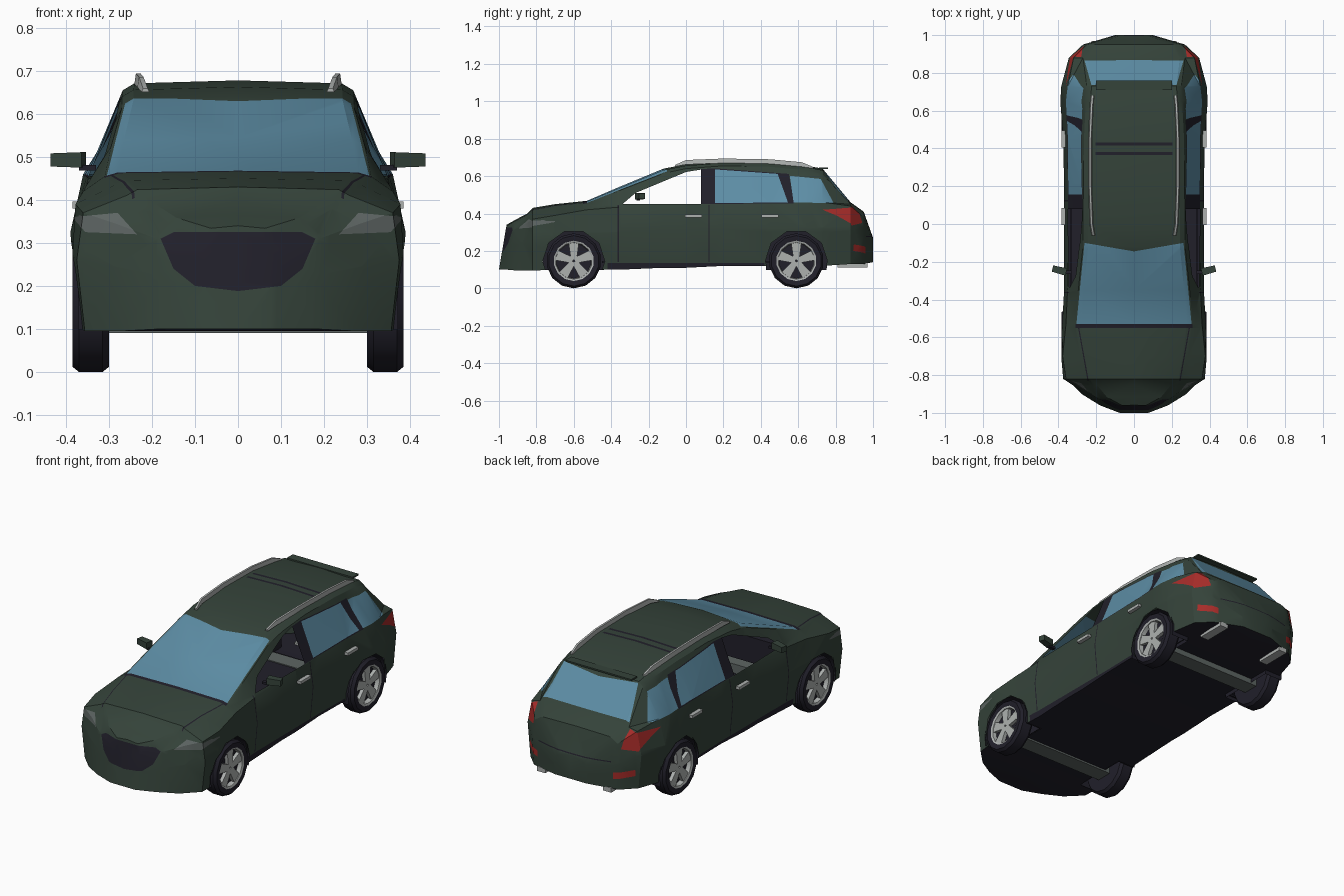
import bpy, bmesh, math
from mathutils import Vector, Matrix

if "Cube" in bpy.data.objects:
    bpy.data.objects.remove(bpy.data.objects["Cube"])

COLOURS = {"green_paint": (.035, .056, .042), "blue_glass": (.11, .27, .38),
           "dark_trim": (.015, .014, .023), "red_lamp": (.38, .025, .022),
           "silver": (.42, .44, .43), "lamp_grey": (.11, .13, .125)}
MATS = []
for label, rgb in COLOURS.items():
    m = bpy.data.materials.new(label)
    m.use_nodes = True
    m.diffuse_color = (*rgb, 1)
    m.node_tree.nodes["Principled BSDF"].inputs["Base Color"].default_value = (*rgb, 1)
    MATS.append(m)
GREEN, GLASS, DARK, RED, SILVER, GREY = range(6)


def finish(name, bm, mat=None, angle=30):
    """Turn a bmesh into a named object; mat=None keeps the per-face colours."""
    me = bpy.data.meshes.new(name)
    bm.to_mesh(me)
    bm.free()
    for m in (MATS if mat is None else [MATS[mat]]):
        me.materials.append(m)
    me.shade_smooth()
    me.set_sharp_from_angle(angle=math.radians(angle))
    ob = bpy.data.objects.new(name, me)
    bpy.context.collection.objects.link(ob)
    return ob


def box(name, centre, size, mat, taper=1, rot=0):
    """Box whose +x end is scaled by taper, turned about z."""
    bm = bmesh.new()
    bmesh.ops.create_cube(bm, size=1)
    for v in bm.verts:
        k = taper if v.co.x > 0 else 1
        v.co = Vector((v.co.x * size[0], v.co.y * size[1] * k, v.co.z * size[2] * k))
    bm.transform(Matrix.Translation(centre) @ Matrix.Rotation(rot, 4, "Z"))
    return finish(name, bm, mat)


# Body shell stations: y, half width, bottom, shoulder x, z, roof edge x, z, centre z
STATIONS = [
    (-1.0, .08, .10, .08, .28, .07, .32, .34), (-.96, .19, .10, .19, .31, .16, .345, .365),
    (-.90, .29, .095, .285, .345, .22, .38, .40), (-.82, .375, .095, .36, .37, .26, .41, .43),
    (-.70, .385, .10, .378, .39, .285, .435, .45), (-.53, .38, .10, .36, .42, .31, .455, .468),
    (-.35, .37, .10, .352, .435, .295, .525, .545), (-.12, .37, .11, .35, .445, .27, .615, .64),
    (0, .37, .11, .35, .447, .27, .64, .663), (.2, .37, .12, .35, .45, .268, .655, .678),
    (.45, .375, .12, .352, .455, .265, .65, .675), (.65, .39, .12, .36, .46, .255, .63, .655),
    (.73, .385, .12, .35, .46, .25, .61, .64), (.88, .345, .13, .32, .44, .27, .45, .46),
    (.95, .27, .13, .25, .38, .22, .40, .41), (1.0, .10, .14, .09, .24, .08, .25, .27)]

bm = bmesh.new()
rings = []
for y, w, zb, xs, zs, xr, zr, zc in STATIONS:
    half = [(w * .95, zb), (w, zb + .6 * (zs - zb)), (xs, zs), (xr, zr),
            (xr * .9, zr + .7 * (zc - zr))]
    ring = [(0, zb)] + half + [(0, zc)] + [(-x, z) for x, z in reversed(half)]
    lean = .17 if y < -.85 else 0
    rings.append([bm.verts.new((x, y + lean * (z - .1), z)) for x, z in ring])
for r, s in zip(rings, rings[1:]):
    for i in range(len(r)):
        j = (i + 1) % len(r)
        bm.faces.new((r[i], r[j], s[j], s[i]))
bm.faces.new(rings[0])
bm.faces.new(rings[-1])
bmesh.ops.recalc_face_normals(bm, faces=bm.faces)
bmesh.ops.triangulate(bm, faces=bm.faces)


def region(poly, axis, sign):
    """Cut a convex outline into the faces turned towards an axis; return those inside."""
    a, b = [(1, 2), (0, 2), (0, 1)][axis]
    pts = [Vector(p) for p in poly]
    lo = [min(p[i] for p in pts) for i in (0, 1)]
    hi = [max(p[i] for p in pts) for i in (0, 1)]

    def near():
        bm.normal_update()
        return [f for f in bm.faces if f.normal[axis] * sign > .12 and all(
            min(v.co[c] for v in f.verts) < hi[i] and max(v.co[c] for v in f.verts) > lo[i]
            for i, c in enumerate((a, b)))]
    edges = list(zip(pts, pts[1:] + pts[:1]))
    for p, q in edges:
        co, no = Vector((0, 0, 0)), Vector((0, 0, 0))
        co[a], co[b] = p
        no[a], no[b] = q.y - p.y, p.x - q.x
        faces = near()
        geom = set(faces) | {e for f in faces for e in f.edges} | {v for f in faces for v in f.verts}
        bmesh.ops.bisect_plane(bm, geom=list(geom), dist=1e-5, plane_co=co, plane_no=no.normalized())
    found = []
    for f in near():
        c = f.calc_center_median()
        c = Vector((c[a], c[b]))
        side = [(q - p).cross(c - p) > 0 for p, q in edges]
        if all(side) or not any(side):
            found.append(f)
    return found


def paint(poly, axis, sign, mat):
    """Colour a region on both halves of the car; mat=None opens a hole."""
    for s in (1, -1):
        outline = poly if axis == 0 else [(x * s, y) for x, y in poly]
        faces = region(outline, axis, s if axis == 0 else sign)
        if mat is None:
            bmesh.ops.delete(bm, geom=faces, context="FACES")
        else:
            for f in faces:
                f.material_index = mat


def strip(x0, x1, y0, y1):
    return [(x0, y0), (x1, y0), (x1, y1), (x0, y1)]


for f in bm.faces:
    if f.normal.z < -.7:
        f.material_index = DARK
# Side windows, pillars and door gaps
paint([(.08, .45), (.58, .455), (.55, .612), (.15, .642), (.08, .637)], 0, 1, DARK)
paint([(.155, .455), (.545, .46), (.49, .612), (.155, .636)], 0, 1, GLASS)
paint([(.575, .46), (.79, .455), (.72, .585), (.555, .602)], 0, 1, GLASS)
paint([(-.34, .45), (.08, .45), (.08, .635), (0, .622), (-.27, .51)], 0, 1, None)
for y in (-.365, .12):
    paint(strip(y, y + .006, .14, .445), 0, 1, DARK)
paint(strip(-.42, .42, .09, .135), 0, 1, DARK)
# Windscreen, cowl, rear window, roof seams, bonnet gaps
paint(strip(0, .31, -.55, -.53), 2, 1, DARK)
paint([(0, -.53), (.305, -.53), (.262, -.10), (0, -.145)], 2, 1, GLASS)
paint([(0, .755), (.225, .735), (.262, .865), (0, .868)], 2, 1, GLASS)
for y in (.365, .415):
    paint(strip(0, .205, y, y + .016), 2, 1, DARK)
paint([(.29, -.55), (.296, -.55), (.246, -.83), (.24, -.83)], 2, 1, DARK)
# Grille, headlights, tail lamps, reflectors, tailgate gap
paint([(0, .188), (.10, .20), (.15, .24), (.18, .31), (.15, .325), (0, .325)], 1, -1, DARK)
paint([(.235, .32), (.355, .325), (.385, .36), (.28, .37)], 1, -1, GREY)
paint([(-.84, .33), (-.72, .35), (-.76, .365), (-.84, .36)], 0, 1, GREY)
paint([(.265, .35), (.335, .335), (.36, .42), (.28, .445)], 1, 1, RED)
paint([(.23, .185), (.32, .20), (.32, .235), (.23, .22)], 1, 1, RED)
paint(strip(0, .22, .275, .281), 1, 1, DARK)
# Wheel openings in the sides and the floor
AXLES = {"front": -.6, "rear": .59}
for y in AXLES.values():
    paint([(y + .166 * math.cos(k * math.pi / 5), .145 + .166 * math.sin(k * math.pi / 5))
           for k in range(10)], 0, 1, None)
    paint(strip(.27, .39, y - .155, y + .155), 2, -1, None)
finish("body_shell", bm, angle=28)


def wheel_well(name, side, y):
    well = bmesh.new()
    arc = [math.radians(-16 + 212 * k / 10) for k in range(11)]
    inner, outer = [[well.verts.new((side * x, y + .168 * math.cos(t), .145 + .168 * math.sin(t)))
                     for t in arc] for x in (.265, .372)]
    for k in range(10):
        well.faces.new((inner[k], inner[k + 1], outer[k + 1], outer[k]))
    well.faces.new(inner)
    finish(name, well, DARK)


def wheel(name, side, y):
    """Turned tyre, dark dish, silver rim ring, hub and five spokes."""
    w = bmesh.new()
    profile = [(.02, .30), (.135, .30), (.147, .315), (.147, .37), (.135, .385), (.108, .383),
               (.098, .378), (.094, .355), (.0, .355)]
    n = 14
    turned = [[w.verts.new((x, r * math.cos(t), r * math.sin(t))) for r, x in profile]
              for t in (2 * math.pi * (k + .5) / n for k in range(n))]
    for k in range(n):
        p, q = turned[k], turned[(k + 1) % n]
        for i in range(len(profile) - 1):
            f = w.faces.new((p[i], p[i + 1], q[i + 1], q[i]))
            f.material_index = SILVER if i in (5, 6) else DARK
    bmesh.ops.remove_doubles(w, verts=w.verts, dist=1e-5)
    for k in range(5):
        spoke = bmesh.ops.create_cube(w, size=1)["verts"]
        for v in spoke:
            tip = v.co.z > 0
            v.co = Vector((.364 + v.co.x * .02, v.co.y * (.056 if tip else .03), .1 if tip else .005))
        bmesh.ops.rotate(w, verts=spoke, matrix=Matrix.Rotation(k * math.tau / 5, 3, "X"))
        for f in {f for v in spoke for f in v.link_faces}:
            f.material_index = SILVER
    w.transform(Matrix.Translation((0, y, .147)) @ Matrix.Diagonal((side, 1, 1, 1)))
    bmesh.ops.recalc_face_normals(w, faces=w.faces)
    finish(name, w)


def roof_rail(name, side):
    rail = bmesh.new()
    path = [(-.06, .215, .655, .004), (0, .225, .674, .012), (.2, .232, .682, .012),
            (.45, .232, .678, .012), (.62, .225, .662, .012), (.68, .22, .645, .004)]
    loops = [[rail.verts.new((side * (x + dx * .009), y, z + dz * h))
              for dx, dz in ((-1, -1), (1, -1), (.6, 1), (-.6, 1))] for y, x, z, h in path]
    for p, q in zip(loops, loops[1:]):
        for i in range(4):
            rail.faces.new((p[i], p[(i + 1) % 4], q[(i + 1) % 4], q[i]))
    rail.faces.new(loops[0])
    rail.faces.new(loops[-1])
    bmesh.ops.recalc_face_normals(rail, faces=rail.faces)
    finish(name, rail, SILVER)


for side, label in ((1, "left"), (-1, "right")):
    for end, y in AXLES.items():
        wheel_well(f"{end}_{label}_wheel_well", side, y)
        wheel(f"{end}_{label}_wheel", side, y)
    roof_rail(f"{label}_roof_rail", side)
    box(f"{label}_mirror", (side * .395, -.245, .493), (side * .075, .04, .036), GREEN, .85, side * .25)
    box(f"{label}_mirror_arm", (side * .35, -.255, .475), (.04, .02, .012), DARK)
    for door, y in (("front", .04), ("rear", .45)):
        box(f"{door}_{label}_door_handle", (side * .374, y, .388), (.022, .09, .016), SILVER)
    box(f"{label}_exhaust", (side * .2, .89, .125), (.05, .16, .025), SILVER)
    box(f"{label}_cabin_lining", (side * .335, .02, .28), (.006, .8, .3), DARK)

# Cabin floor, dashboard, axles and roof spoiler
box("cabin_floor", (0, .1, .14), (.66, 1.1, .01), DARK)
box("dashboard", (0, -.44, .36), (.64, .14, .14), DARK)
for end, y in AXLES.items():
    box(f"{end}_axle", (0, y, .12), (.6, .09, .06), GREY)
box("roof_spoiler", (0, .735, .642), (.4, .05, .008), GREEN)
